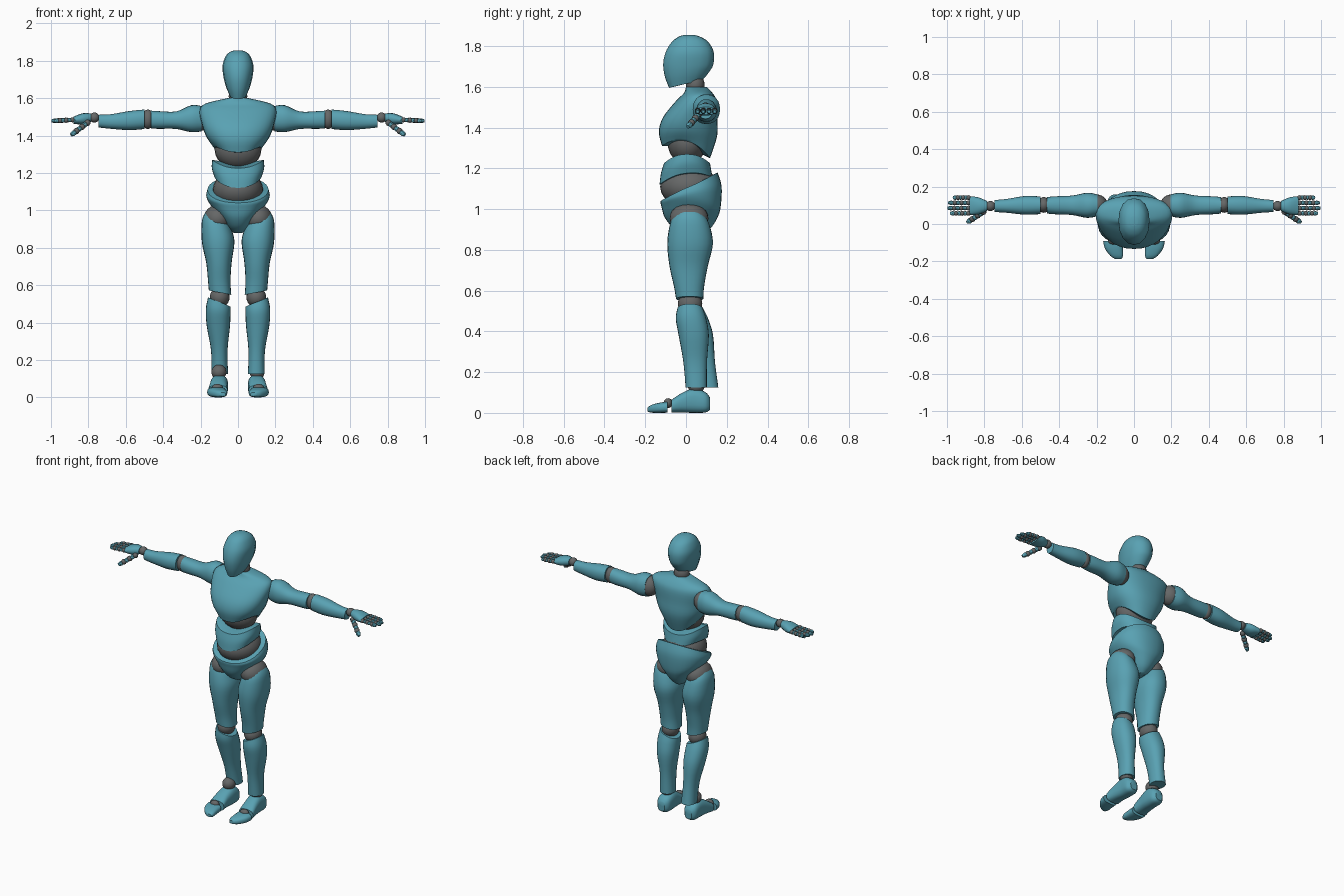
import bpy, bmesh, math
from mathutils import Vector

cube = bpy.data.objects.get("Cube")
if cube:
    bpy.data.objects.remove(cube)


def material(name, color):
    m = bpy.data.materials.new(name)
    m.use_nodes = True
    m.diffuse_color = color
    node = next(n for n in m.node_tree.nodes if n.type == 'BSDF_PRINCIPLED')
    node.inputs["Base Color"].default_value = color
    node.inputs["Roughness"].default_value = 0.6
    return m


SHELL = material("teal shell", (0.10, 0.36, 0.45, 1))
JOINT = material("grey joint", (0.13, 0.135, 0.135, 1))


def finish(name, bm, mat):
    bmesh.ops.recalc_face_normals(bm, faces=bm.faces)
    mesh = bpy.data.meshes.new(name)
    bm.to_mesh(mesh)
    bm.free()
    mesh.materials.append(mat)
    ob = bpy.data.objects.new(name, mesh)
    bpy.context.collection.objects.link(ob)
    bpy.ops.object.select_all(action='DESELECT')
    bpy.context.view_layer.objects.active = ob
    ob.select_set(True)
    bpy.ops.object.shade_smooth_by_angle(angle=math.radians(38))
    return ob


def spline(rows, steps=4):
    """Smooth the sections with a Catmull-Rom curve."""
    rows = [tuple(r) + (0,) * (8 - len(r)) for r in rows]
    pts = [rows[0]] + rows + [rows[-1]]
    out = []
    for a, b, c, d in zip(pts, pts[1:], pts[2:], pts[3:]):
        for k in range(steps):
            t = k / steps
            out.append([q + t / 2 * (r - p + t * (2 * p - 5 * q + 4 * r - s
                       + t * (3 * (q - r) + s - p)))
                       for p, q, r, s in zip(a, b, c, d)])
    return out + [rows[-1]]


def loft(name, rows, place, mat=SHELL, n=24, power=0.9):
    """Section: position, centre u, v, radius u, v, tilt u, tilt v, bow."""
    bm = bmesh.new()
    rings = []
    for t, cu, cv, ru, rv, tu, tv, bow in spline(rows):
        ring = []
        for i in range(n):
            a = math.tau * i / n
            c, s = math.cos(a), math.sin(a)
            u = cu + ru * math.copysign(abs(c) ** power, c)
            v = cv + rv * math.copysign(abs(s) ** power, s)
            ring.append(bm.verts.new(place(t + tu * c + tv * s + bow * c * c, u, v)))
        rings.append(ring)
    for lo, hi in zip(rings, rings[1:]):
        for i in range(n):
            j = (i + 1) % n
            bm.faces.new((lo[i], lo[j], hi[j], hi[i]))
    for ring in (rings[0], rings[-1]):
        mid = bm.verts.new(sum((v.co for v in ring), Vector()) / n)
        for i in range(n):
            bm.faces.new((ring[i], ring[(i + 1) % n], mid))
    return finish(name, bm, mat)


def ball(name, centre, radii, seg=24):
    bm = bmesh.new()
    bmesh.ops.create_uvsphere(bm, u_segments=seg, v_segments=seg // 2, radius=1)
    bmesh.ops.scale(bm, vec=radii, verts=bm.verts)
    bmesh.ops.translate(bm, vec=centre, verts=bm.verts)
    return finish(name, bm, JOINT)


def digit(name, start, end, r, parts):
    """Chain of small joints and shell segments."""
    start, end = Vector(start), Vector(end)
    step = (end - start) / parts
    rot = step.to_track_quat('Z', 'Y')
    for k in range(parts):
        p = start + step * k
        ball(f"{name}_joint_{k}", p, (r * 1.15,) * 3, 10)
        length = step.length
        loft(f"{name}_segment_{k}",
             [(length * 0.2, 0, 0, r * 0.7, r * 0.7), (length * 0.5, 0, 0, r, r),
              (length * 0.95, 0, 0, r * 0.6, r * 0.6)],
             lambda t, u, v: p + rot @ Vector((u, v, t)), n=8)


def upright(t, u, v):
    return Vector((u, v, t))


# Head and neck
loft("head", [
    (1.615, 0, 0, .045, .083, 0, .02), (1.66, 0, .005, .064, .108, 0, .012),
    (1.71, 0, .011, .077, .123), (1.77, 0, .018, .083, .118),
    (1.82, 0, .02, .068, .09), (1.845, 0, .017, .046, .055),
    (1.855, 0, .015, .02, .025)], upright, n=16)
ball("neck", (0, .045, 1.61), (.05, .046, .055))

# Torso
loft("chest", [
    (1.28, 0, 0, .125, .118, 0, -.03, .055), (1.37, 0, .01, .165, .143, 0, -.01, .015),
    (1.45, 0, .02, .19, .133), (1.53, 0, .05, .205, .10),
    (1.57, 0, .06, .175, .07), (1.6, 0, .05, .055, .05)], upright, n=32)
ball("lower_rib_joint", (0, .005, 1.325), (.125, .095, .105))
loft("abdomen", [
    (1.138, 0, 0, .125, .13, 0, .018, .038), (1.185, 0, 0, .14, .123, 0, .01, .04),
    (1.225, 0, .005, .138, .113, 0, 0, .045)], upright, n=32)
ball("waist", (0, .015, 1.11), (.135, .142, .105))
loft("pelvis", [
    (1.11, 0, .015, .163, .14, 0, .07), (1.07, 0, .025, .17, .15, 0, .04, .01),
    (1.01, 0, .025, .155, .145, 0, 0, .03), (.96, 0, .025, .11, .13, 0, 0, .02),
    (.91, 0, .03, .06, .095), (.88, 0, .04, .025, .05)], upright, n=32)

for side, s in (("left", 1), ("right", -1)):
    lean = 0 if s > 0 else .14     # the right shin swings back a little

    def leg(t, u, v):
        return Vector((s * u, v, t))

    def shin(t, u, v):
        return Vector((s * u, v + lean * (.53 - t), t))

    def foot(t, u, v):
        return Vector((s * u, t, max(v, 0)))

    def arm(t, u, v):
        return Vector((s * t, u, v))

    # Leg
    ball(side + "_hip", (s * .108, .015, .955), (.075, .095, .075))
    loft(side + "_thigh", [
        (.965, .11, .015, .06, .075, .03), (.92, .113, .018, .08, .098, .025),
        (.83, .106, .02, .087, .112), (.72, .102, .013, .068, .094),
        (.62, .1, .015, .06, .074), (.56, .096, .018, .06, .067, .012)], leg)
    ball(side + "_knee", (s * .098, .02, .535), (.053, .06, .055))
    loft(side + "_shin", [
        (.51, .1, .02, .06, .063, .025), (.46, .106, .025, .066, .075, .01),
        (.38, .105, .038, .062, .074), (.25, .1, .045, .044, .058),
        (.125, .098, .05, .045, .052)], shin)
    ball(side + "_ankle", (s * .102, .05, .135), (.04, .042, .04))

    # Foot
    loft(side + "_foot", [
        (.118, .1, .045, .025, .03), (.095, .1, .052, .044, .05),
        (.04, .1, .06, .047, .06), (-.02, .105, .05, .048, .048),
        (-.07, .108, .033, .052, .032)], foot, power=.75)
    ball(side + "_toe_joint", (s * .11, -.088, .048), (.03, .022, .024))
    loft(side + "_toes", [
        (-.09, .113, .028, .052, .027), (-.13, .108, .025, .048, .025),
        (-.17, .093, .02, .034, .019), (-.188, .083, .016, .016, .01)],
        foot, power=.75)

    # Arm
    ball(side + "_shoulder", (s * .2, .1, 1.49), (.06, .058, .065))
    loft(side + "_upper_arm", [
        (.195, .1, 1.49, .058, .068), (.25, .1, 1.49, .067, .072),
        (.33, .1, 1.482, .052, .047), (.42, .1, 1.483, .048, .047),
        (.465, .1, 1.485, .044, .048)], arm)
    ball(side + "_elbow", (s * .482, .102, 1.487), (.034, .042, .052))
    loft(side + "_forearm", [
        (.5, .1, 1.487, .047, .052), (.58, .1, 1.48, .05, .051),
        (.68, .097, 1.475, .037, .039), (.745, .096, 1.477, .032, .034)], arm)
    ball(side + "_wrist", (s * .768, .096, 1.496), (.027,) * 3)

    # Hand
    loft(side + "_palm", [
        (.785, .096, 1.495, .026, .023), (.83, .097, 1.489, .045, .03),
        (.88, .098, 1.482, .051, .019)], arm, n=16)
    for k, tip in enumerate((.985, 1.0, .995, .97)):
        y = .057 + .028 * k
        digit(f"{side}_finger_{k}", (s * .885, y, 1.484), (s * tip, y, 1.478), .012, 3)
    digit(side + "_thumb", (s * .805, .065, 1.468), (s * .893, .008, 1.402), .015, 3)
